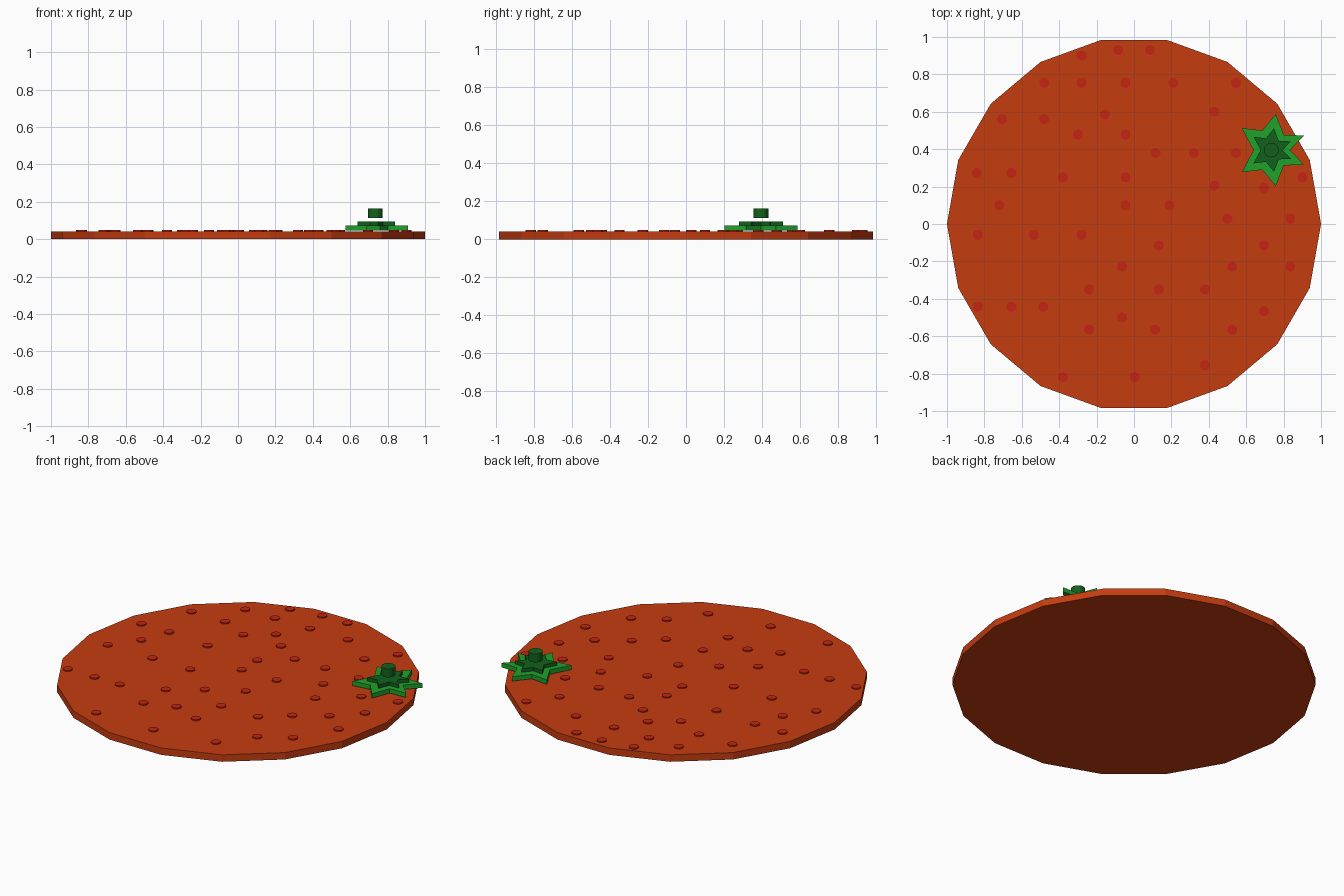
import bpy, bmesh
from math import cos, sin, pi

if "Cube" in bpy.data.objects:
    bpy.data.objects.remove(bpy.data.objects["Cube"])


def material(name, rgb):
    m = bpy.data.materials.new(name)
    m.diffuse_color = (*rgb, 1)
    m.use_nodes = True
    m.node_tree.nodes["Principled BSDF"].inputs["Base Color"].default_value = m.diffuse_color
    return m


ORANGE = material("orange_red", (0.56, 0.045, 0.005))
RED = material("pore_red", (0.56, 0.018, 0.006))
GREEN = material("leaf_green", (0.014, 0.36, 0.024))
DARK = material("dark_green", (0.006, 0.12, 0.012))


def ring(cx, cy, r, n):
    return [(cx + r * cos(2 * pi * i / n), cy + r * sin(2 * pi * i / n)) for i in range(n)]


def prisms(name, outlines, z0, z1, mat):
    """One object made of flat outlines extruded from z0 to z1."""
    bm = bmesh.new()
    for pts in outlines:
        low = [bm.verts.new((x, y, z0)) for x, y in pts]
        top = [bm.verts.new((x, y, z1)) for x, y in pts]
        bm.faces.new(low[::-1])
        bm.faces.new(top)
        n = len(pts)
        for i in range(n):
            j = (i + 1) % n
            bm.faces.new((low[i], low[j], top[j], top[i]))
    me = bpy.data.meshes.new(name)
    bm.to_mesh(me)
    bm.free()
    me.materials.append(mat)
    ob = bpy.data.objects.new(name, me)
    bpy.context.collection.objects.link(ob)
    return ob


# Fruit slab: 18-sided disc
prisms("fruit_disc", [ring(0, 0, 1, 18)], 0, 0.042, ORANGE)

# Skin pores, grouped as row height: x positions
PORES = {
    0.93: (-0.085, 0.085), 0.90: (-0.28,),
    0.755: (-0.48, -0.28, -0.045, 0.21, 0.545),
    0.60: (0.43,), 0.585: (-0.155,), 0.56: (-0.705, -0.48),
    0.478: (-0.30, -0.045), 0.38: (0.115, 0.32, 0.545),
    0.273: (-0.84, -0.655), 0.25: (-0.38, -0.045, 0.90),
    0.205: (0.43,), 0.192: (0.695,),
    0.10: (-0.72, -0.045, 0.19), 0.028: (0.50, 0.835),
    -0.058: (-0.835, -0.535, -0.28), -0.115: (0.132, 0.695),
    -0.228: (-0.064, 0.525, 0.835), -0.35: (-0.24, 0.132, 0.38),
    -0.442: (-0.835, -0.655, -0.485), -0.465: (0.695,), -0.50: (-0.064,),
    -0.565: (-0.24, 0.113, 0.525), -0.755: (0.38,), -0.818: (-0.38, 0.004),
}
prisms("skin_pores", [ring(x, y, 0.027, 12) for y, xs in PORES.items() for x in xs],
       0.035, 0.049, RED)

# Leafy calyx: half the star outline, mirrored in y
CX, CY = 0.734, 0.395
half = [(0.10, 0), (0.175, 0.078), (0.067, 0.082), (0.024, 0.193),
        (-0.048, 0.105), (-0.158, 0.118), (-0.095, 0)]
outline = half + [(x, -y) for x, y in half[-2:0:-1]]


def star(s):
    return [(CX + s * x, CY + s * y) for x, y in outline]


prisms("outer_leaves", [star(1)], 0.047, 0.074, GREEN)
prisms("inner_leaves", [star(0.6)], 0.068, 0.095, DARK)
prisms("stem", [ring(CX, CY, 0.039, 16)], 0.112, 0.163, DARK)
